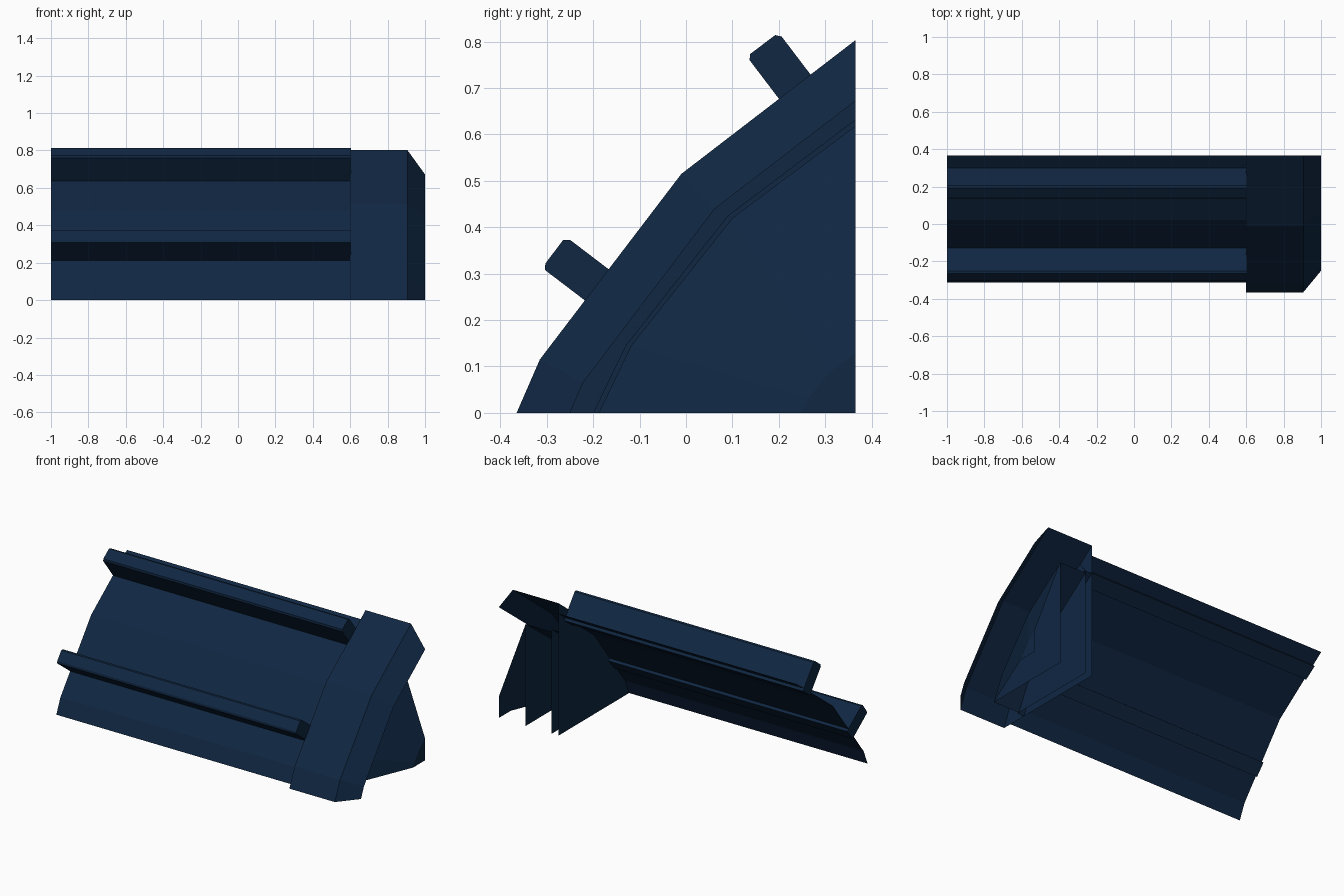
import bpy, bmesh

if "Cube" in bpy.data.objects:
    bpy.data.objects.remove(bpy.data.objects["Cube"])

navy = bpy.data.materials.new("dark_navy")
navy.diffuse_color = (0.005, 0.02, 0.055, 1)
navy.use_nodes = True
navy.node_tree.nodes["Principled BSDF"].inputs["Base Color"].default_value = navy.diffuse_color

# Cross-sections (y, z) from the lower front edge to the upper back edge
OUTER = [(-.365, 0), (-.315, .115), (-.01, .515), (.365, .803)]
RIM = [(-.25, 0), (-.222, .065), (.062, .44), (.365, .672)]
SHELL = [(-.312, 0), (-.273, .09), (.022, .478), (.365, .74)]
PLUG = [(-.20, 0), (-.13, .145), (.09, .425), (.365, .632)]
STEP = [(-.188, 0), (-.118, .145), (.1, .42), (.365, .618)]
TIP = [(.365 + (y - .365) * .21, z * .21) for y, z in STEP]
CORNER = [(.365, 0)]


def loft(name, sections, closed=False, caps=()):
    """Skin a row of (x, profile) sections; caps lists the sections to fill."""
    bm = bmesh.new()
    rows = [[bm.verts.new((x, y, z)) for y, z in prof] for x, prof in sections]
    for a, b in zip(rows, rows[1:]):
        n = len(a)
        for i in range(n if closed else n - 1):
            j = (i + 1) % n
            bm.faces.new((a[i], a[j], b[j], b[i]))
    for i in caps:
        x, prof = sections[i]
        loop = prof if closed else prof + CORNER
        f = bm.faces.new([bm.verts.new((x, y, z)) for y, z in loop])
        f.normal_update()
        if (f.normal.x > 0) != (i > 0 or not closed):
            f.normal_flip()
    bmesh.ops.remove_doubles(bm, verts=bm.verts, dist=1e-5)
    if closed:
        bmesh.ops.recalc_face_normals(bm, faces=bm.faces)
    else:
        # open skins face outwards, towards the front and top
        for f in bm.faces:
            f.normal_update()
            if abs(f.normal.x) < .999 and f.normal.z - f.normal.y < 0:
                f.normal_flip()
    me = bpy.data.meshes.new(name)
    bm.to_mesh(me)
    bm.free()
    me.materials.append(navy)
    ob = bpy.data.objects.new(name, me)
    bpy.context.collection.objects.link(ob)
    return ob


# Long open hull panel
loft("hull_shell", [(-1, SHELL), (.6, SHELL)])

# Collar with a bevelled end and a closed bulkhead
loft("end_collar", [(.6, OUTER), (.905, OUTER), (1, RIM)], caps=(0,))

# Stepped plug and tapered nose inside the collar
loft("collar_plug", [(.6, PLUG), (.645, PLUG)], caps=(1,))
loft("plug_step", [(.645, STEP), (.82, STEP)], caps=(1,))
loft("tapered_nose", [(.82, STEP), (1, TIP)], caps=(1,))


# Two chamfered rails standing on the hull
def rail(name, top, normal, depth=.17):
    (y0, z0), (y1, z1) = top[0], top[-1]
    dy, dz = -normal[0] * depth, -normal[1] * depth
    prof = top + [(y1 + dy, z1 + dz), (y0 + dy, z0 + dz)]
    loft(name, [(-1, prof), (.603, prof)], closed=True, caps=(0, 1))


rail("lower_rail", [(-.304, .308), (-.303, .322), (-.265, .372), (-.250, .373)], (-.795, .606))
rail("upper_rail", [(.137, .760), (.138, .773), (.192, .814), (.206, .811)], (-.605, .796))
